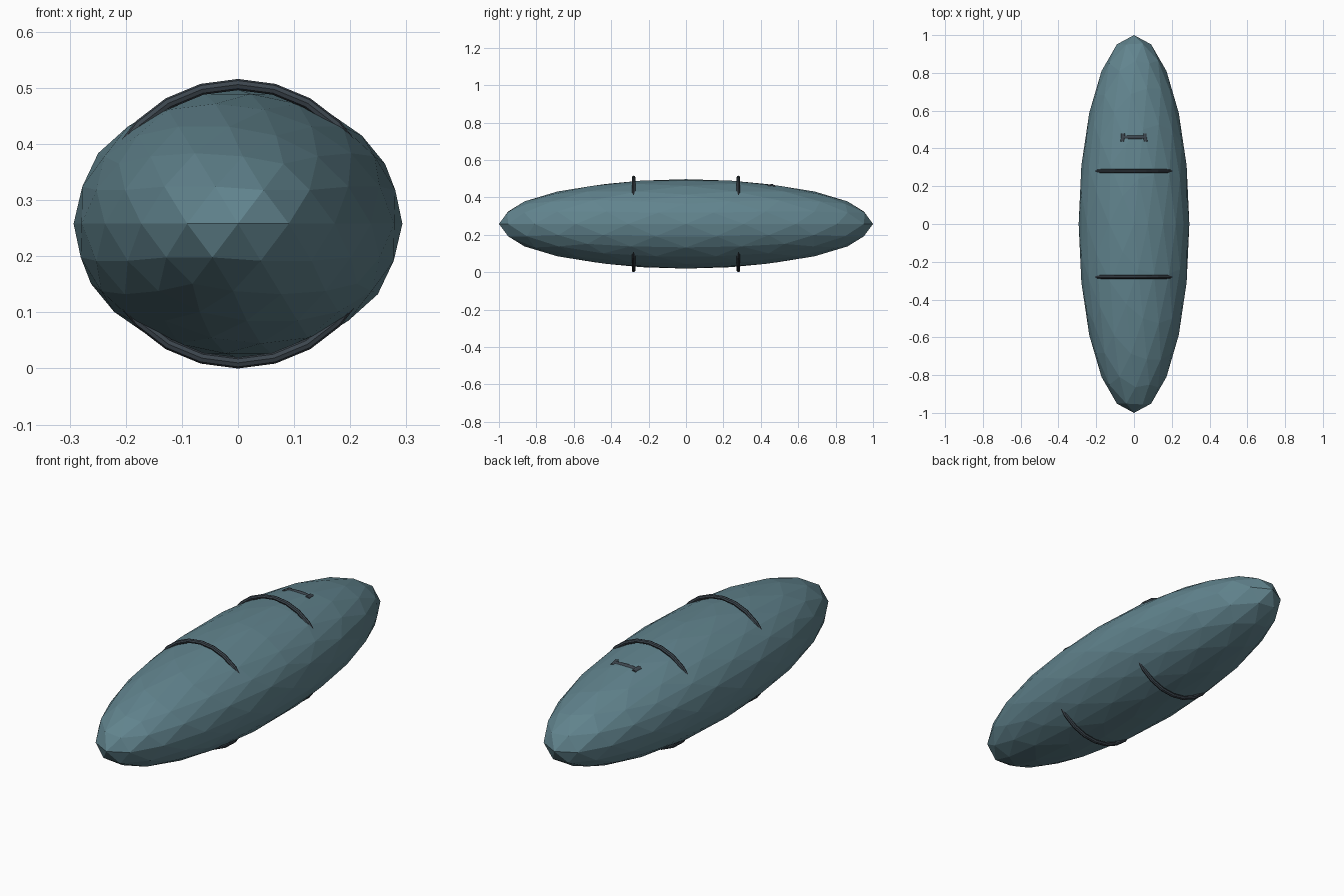
import bpy
from math import radians, sqrt

if "Cube" in bpy.data.objects:
    bpy.data.objects.remove(bpy.data.objects["Cube"])

RX, RY, RZ, CZ = 0.293, 1.0, 0.239, 0.258


def material(name, rgb):
    m = bpy.data.materials.new(name)
    m.diffuse_color = (*rgb, 1)
    m.use_nodes = True
    m.node_tree.nodes["Principled BSDF"].inputs["Base Color"].default_value = m.diffuse_color
    return m


teal = material("teal_shell", (0.12, 0.23, 0.27))
dark = material("dark_trim", (0.045, 0.06, 0.075))


def finish(name, mat):
    ob = bpy.context.object
    ob.name = name
    ob.data.materials.append(mat)
    return ob


def surface_z(x, y):
    return CZ + RZ * sqrt(1 - (x / RX) ** 2 - (y / RY) ** 2)


# Faceted ellipsoid shell
bpy.ops.mesh.primitive_ico_sphere_add(subdivisions=3, radius=1, location=(0, 0, CZ))
shell = finish("shell", teal)
shell.scale = (RX, RY, RZ)

# Two circular bands, partly sunk into the shell
for name, y in (("front_band", -0.28), ("rear_band", 0.28)):
    bpy.ops.mesh.primitive_torus_add(
        major_segments=24, minor_segments=8, major_radius=0.248, minor_radius=0.01,
        location=(0, y, CZ), rotation=(radians(90), 0, 0))
    finish(name, dark)

# Small flush handle on top: a bar with a flared foot at each end
curve = bpy.data.curves.new("handle", "CURVE")
curve.dimensions = "3D"
curve.bevel_depth = 0.013
curve.bevel_resolution = 1
curve.use_fill_caps = True
paths = [[(x, 0.459) for x in (-0.06, -0.03, 0, 0.03, 0.06)]]
paths += [[(s * 0.057, 0.478), (s * 0.057, 0.459), (s * 0.061, 0.436)] for s in (-1, 1)]
for path in paths:
    sp = curve.splines.new("POLY")
    sp.points.add(len(path) - 1)
    for p, (x, y) in zip(sp.points, path):
        p.co = (x, y, surface_z(x, y) - 0.01, 1)
handle = bpy.data.objects.new("handle", curve)
bpy.context.collection.objects.link(handle)
curve.materials.append(dark)
